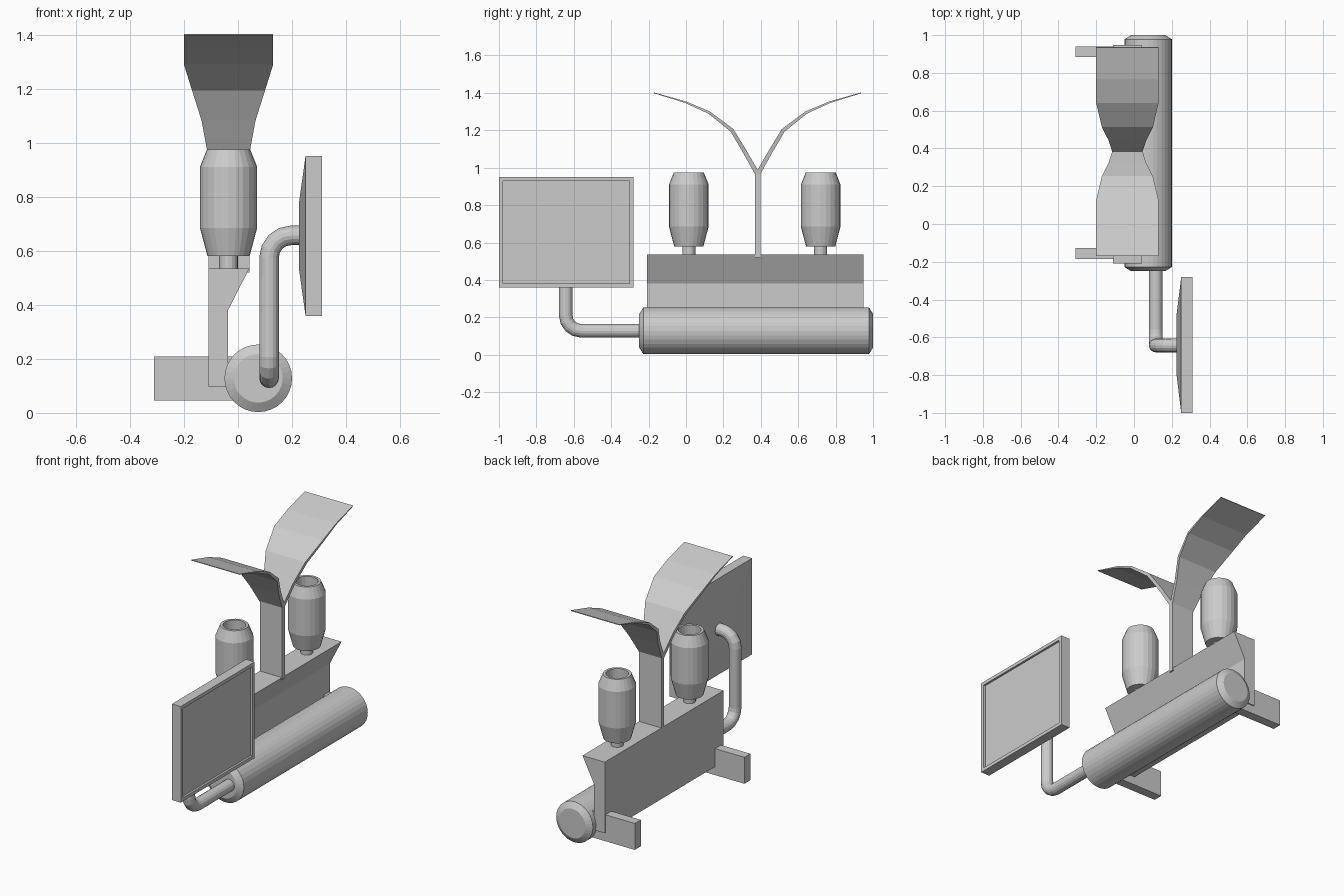
import bpy, bmesh, math
from mathutils import Vector

if "Cube" in bpy.data.objects:
    bpy.data.objects.remove(bpy.data.objects["Cube"])


def make(name, verts, faces):
    me = bpy.data.meshes.new(name)
    me.from_pydata([tuple(v) for v in verts], [], faces)
    bm = bmesh.new()
    bm.from_mesh(me)
    bmesh.ops.recalc_face_normals(bm, faces=bm.faces)
    bm.to_mesh(me)
    bm.free()
    ob = bpy.data.objects.new(name, me)
    bpy.context.collection.objects.link(ob)
    return ob


def loft(name, rings):
    """Skin a list of equal-sized rings and cap both ends."""
    n = len(rings[0])
    verts = [v for r in rings for v in r]
    faces = [(i * n + j, i * n + (j + 1) % n, (i + 1) * n + (j + 1) % n, (i + 1) * n + j)
             for i in range(len(rings) - 1) for j in range(n)]
    faces += [tuple(range(n)), tuple(range(len(verts) - n, len(verts)))]
    return make(name, verts, faces)


def lathe(name, profile, origin, axis='Z', n=32):
    """Revolve (radius, height) pairs about an axis through origin."""
    rings = []
    for r, h in profile:
        ring = []
        for k in range(n):
            a = 2 * math.pi * k / n
            c, s = r * math.cos(a), r * math.sin(a)
            ring.append(Vector(origin) + Vector((c, s, h) if axis == 'Z' else (c, h, s)))
        rings.append(ring)
    return loft(name, rings)


def box(name, lo, hi):
    rings = [[(lo[0], lo[1], z), (hi[0], lo[1], z), (hi[0], hi[1], z), (lo[0], hi[1], z)]
             for z in (lo[2], hi[2])]
    return loft(name, rings)


def pipe(name, pts, radius, bend, steps=4):
    """Tube along a path whose corners are rounded."""
    pts = [Vector(p) for p in pts]
    path = [pts[0]]
    for a, b, c in zip(pts, pts[1:], pts[2:]):
        u, v = (a - b).normalized(), (c - b).normalized()
        centre = b + (u + v) * bend
        for k in range(steps + 1):
            t = math.pi / 2 * k / steps
            path.append(centre - v * bend * math.cos(t) - u * bend * math.sin(t))
    path.append(pts[-1])
    cu = bpy.data.curves.new(name, 'CURVE')
    cu.dimensions = '3D'
    cu.bevel_depth = radius
    cu.bevel_resolution = 6
    cu.use_fill_caps = True
    sp = cu.splines.new('POLY')
    sp.points.add(len(path) - 1)
    for p, co in zip(sp.points, path):
        p.co = (*co, 1)
    sp.use_smooth = False
    ob = bpy.data.objects.new(name, cu)
    bpy.context.collection.objects.link(ob)


# Horizontal tank with chamfered ends
lathe("tank", [(0.09, -0.25), (0.125, -0.228), (0.125, 0.978), (0.09, 1.0)],
      (0.075, 0, 0.128), 'Y')

# Upright bracket with flared top
bracket = [(-0.11, 0.097), (-0.037, 0.097), (-0.037, 0.38), (0.042, 0.535), (-0.11, 0.535)]
loft("bracket", [[(x, y, z) for x, z in bracket] for y in (-0.208, 0.948)])

# Mounting arms
for i, y in enumerate((-0.155, 0.912)):
    box(f"mounting_arm_{i}", (-0.31, y - 0.029, 0.045), (0.05, y + 0.029, 0.208))

# Hollow canisters on short necks
for i, y in enumerate((0.015, 0.72)):
    lathe(f"canister_{i}", [(0.078, 0.58), (0.106, 0.685), (0.106, 0.91), (0.08, 0.975),
                            (0.064, 0.975), (0.064, 0.88)], (-0.035, y, 0), n=24)
    lathe(f"canister_neck_{i}", [(0.035, 0.52), (0.035, 0.6)], (-0.035, y, 0), n=16)

# Centre post
CY = 0.383
box("post", (-0.11, CY - 0.014, 0.52), (0.043, CY + 0.014, 0.972))

# Two curved leaves: (offset, z, half width, thickness)
leaf = [(0.0, 0.965, 0.077, 0.024), (0.07, 1.088, 0.1, 0.022), (0.137, 1.2, 0.135, 0.02),
        (0.26, 1.295, 0.165, 0.014), (0.385, 1.35, 0.165, 0.009), (0.553, 1.4, 0.165, 0.004)]
for side, label in ((1, "rear"), (-1, "front")):
    rings = []
    for i, (o, z, w, t) in enumerate(leaf):
        a, b = leaf[max(i - 1, 0)], leaf[min(i + 1, len(leaf) - 1)]
        n = Vector((b[1] - a[1], a[0] - b[0])).normalized() * t / 2
        rings.append([(-0.035 + sx * w, CY + side * (o + k * n.x), z + k * n.y)
                      for sx, k in ((-1, -1), (1, -1), (1, 1), (-1, 1))])
    loft(f"leaf_{label}", rings)

# Pipe from the tank up to the screen
pipe("screen_pipe", [(0.115, -0.2, 0.128), (0.115, -0.643, 0.128),
                     (0.115, -0.643, 0.657), (0.24, -0.643, 0.657)], 0.036, 0.082)

# Screen with tapered back and recessed front: (x, half y, half z)
screen = [(0.226, 0.165, 0.125), (0.25, 0.36, 0.296), (0.31, 0.36, 0.296),
          (0.31, 0.339, 0.275), (0.297, 0.339, 0.275)]
loft("screen", [[(x, -0.64 + sy * h, 0.655 + sz * v)
                 for sy, sz in ((-1, -1), (1, -1), (1, 1), (-1, 1))] for x, h, v in screen])
